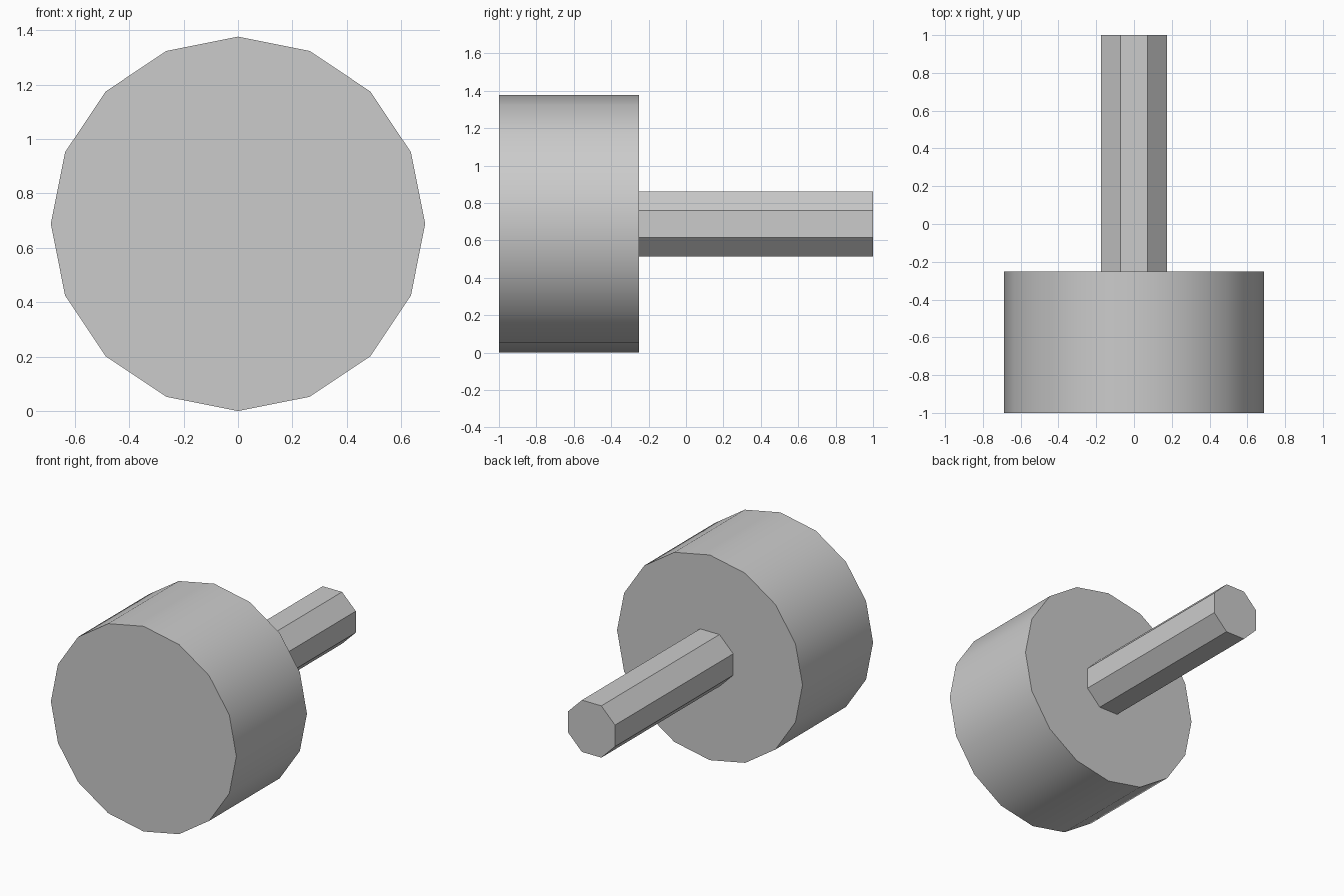
import bpy
import math

cube = bpy.data.objects.get("Cube")
if cube:
    bpy.data.objects.remove(cube, do_unlink=True)

# Single grey material
grey = bpy.data.materials.new("plain_grey")
grey.use_nodes = True
colour = (0.6, 0.6, 0.6, 1)
grey.diffuse_color = colour
grey.node_tree.nodes["Principled BSDF"].inputs["Base Color"].default_value = colour

CENTRE_Z = 0.688


def prism(name, sides, radius, y0, y1, turn=0):
    """Regular prism lying along y; a corner points up when turn is 0."""
    bpy.ops.mesh.primitive_cylinder_add(
        vertices=sides, radius=radius, depth=y1 - y0,
        location=(0, (y0 + y1) / 2, CENTRE_Z), rotation=(math.pi / 2, 0, 0))
    obj = bpy.context.object
    obj.name = obj.data.name = name
    # Roll the profile about its own axis
    obj.rotation_euler = (math.pi / 2, turn, 0)
    bpy.ops.object.transform_apply(location=False, rotation=True, scale=True)
    obj.data.materials.append(grey)
    return obj


# Mallet head: smooth sides, sharp rims
prism("mallet_head", 16, 0.688, -1, -0.252)
bpy.ops.object.shade_smooth_by_angle(angle=math.radians(30))

# Octagonal handle: flat faces, flats up and down
prism("handle", 8, 0.188, -0.256, 1, turn=math.pi / 8)
